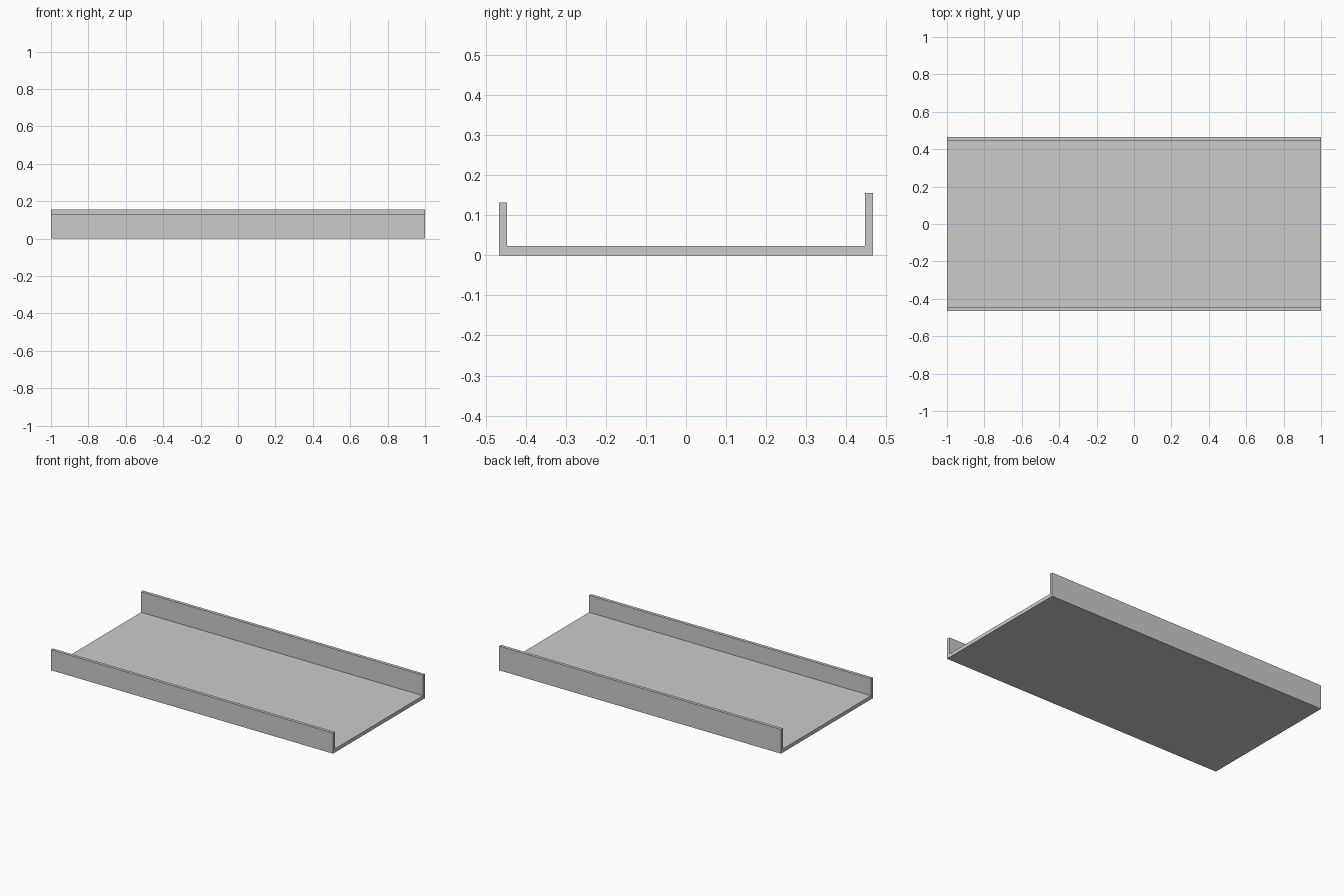
import bpy, bmesh

if "Cube" in bpy.data.objects:
    bpy.data.objects.remove(bpy.data.objects["Cube"])

LENGTH = 2.0
OUTER, INNER = 0.466, 0.446      # half widths of the channel
FLOOR = 0.023                    # floor thickness
FRONT_TOP, BACK_TOP = 0.132, 0.155

# Channel cross-section (y, z): low front wall, floor, taller back wall
profile = [(-OUTER, 0), (OUTER, 0), (OUTER, BACK_TOP), (INNER, BACK_TOP),
           (INNER, FLOOR), (-INNER, FLOOR), (-INNER, FRONT_TOP), (-OUTER, FRONT_TOP)]

# Extrude the section along x
bm = bmesh.new()
section = bm.faces.new([bm.verts.new((-LENGTH / 2, y, z)) for y, z in profile])
result = bmesh.ops.extrude_face_region(bm, geom=[section], use_keep_orig=True)
moved = [g for g in result["geom"] if isinstance(g, bmesh.types.BMVert)]
bmesh.ops.translate(bm, verts=moved, vec=(LENGTH, 0, 0))
bmesh.ops.recalc_face_normals(bm, faces=bm.faces)

mesh = bpy.data.meshes.new("channel_tray")
bm.to_mesh(mesh)
bm.free()
bpy.context.collection.objects.link(bpy.data.objects.new("channel_tray", mesh))
